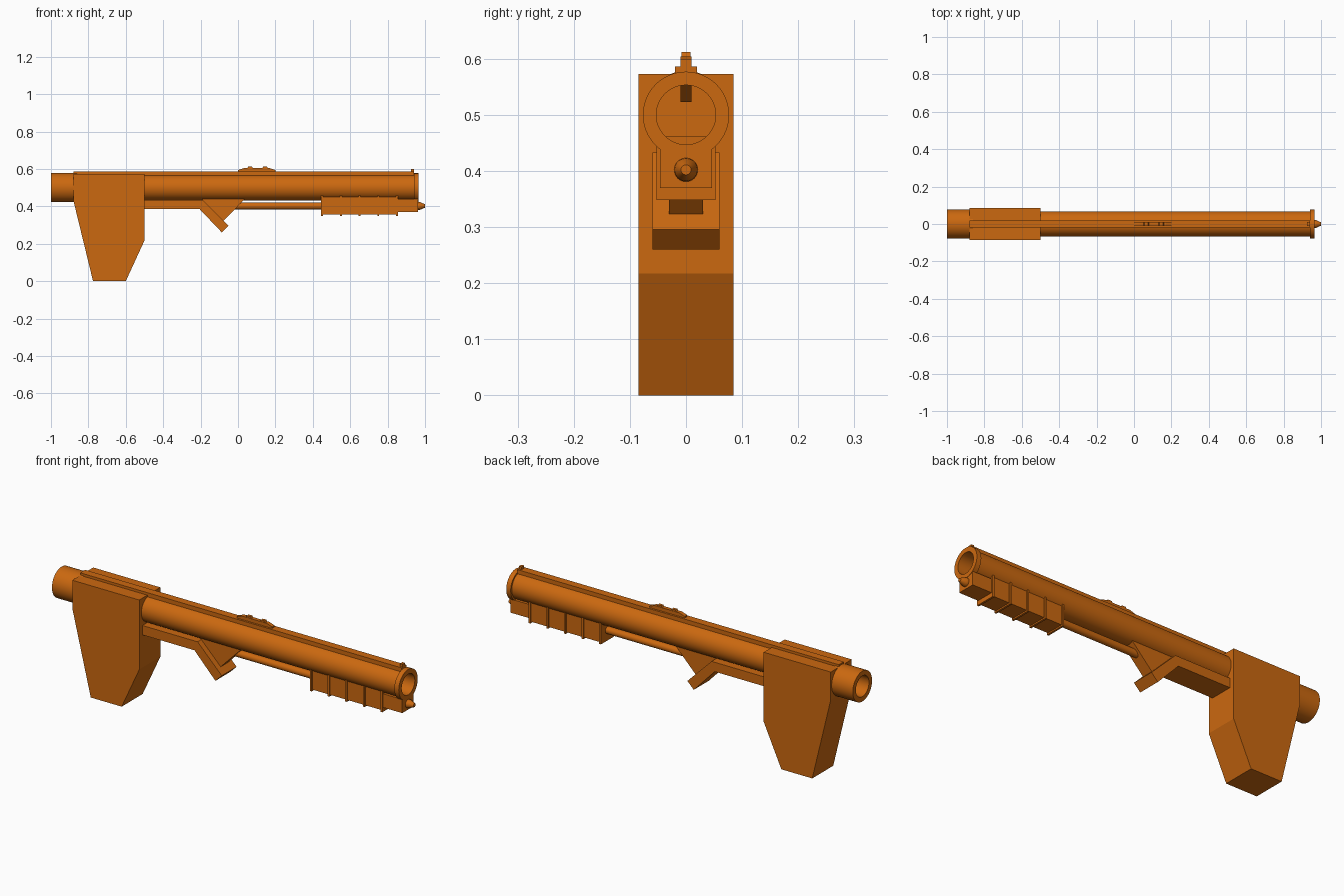
import bpy, bmesh, math

if "Cube" in bpy.data.objects:
    bpy.data.objects.remove(bpy.data.objects["Cube"])

mat = bpy.data.materials.new("orange_paint")
mat.diffuse_color = (0.6, 0.14, 0.005, 1)
mat.use_nodes = True
mat.node_tree.nodes["Principled BSDF"].inputs["Base Color"].default_value = mat.diffuse_color


def finish(name, bm, smooth=False):
    bmesh.ops.recalc_face_normals(bm, faces=bm.faces)
    me = bpy.data.meshes.new(name)
    bm.to_mesh(me)
    bm.free()
    ob = bpy.data.objects.new(name, me)
    bpy.context.collection.objects.link(ob)
    me.materials.append(mat)
    if smooth:
        bpy.ops.object.select_all(action='DESELECT')
        ob.select_set(True)
        bpy.context.view_layer.objects.active = ob
        bpy.ops.object.shade_smooth_by_angle(angle=math.radians(30))
    return ob


def plate(name, pts, half):
    """Side profile (x, z) extruded evenly across y."""
    bm = bmesh.new()
    f = bm.faces.new([bm.verts.new((x, -half, z)) for x, z in pts])
    ext = bmesh.ops.extrude_face_region(bm, geom=[f])
    verts = [v for v in ext["geom"] if isinstance(v, bmesh.types.BMVert)]
    bmesh.ops.translate(bm, verts=verts, vec=(0, 2 * half, 0))
    return finish(name, bm)


def block(name, x0, x1, z0, z1, half):
    return plate(name, [(x0, z0), (x1, z0), (x1, z1), (x0, z1)], half)


def lathe(name, pts, z, closed=False, n=48):
    """Profile (x, radius) turned around a lengthwise axis at height z."""
    bm = bmesh.new()
    rings = []
    for x, r in pts:
        rings.append([bm.verts.new((x, r * math.cos(2 * math.pi * i / n),
                                    z + r * math.sin(2 * math.pi * i / n))) for i in range(n)])
    pairs = list(zip(rings, rings[1:]))
    if closed:
        pairs.append((rings[-1], rings[0]))
    else:
        bm.faces.new(rings[0])
        bm.faces.new(rings[-1])
    for a, b in pairs:
        for i in range(n):
            j = (i + 1) % n
            bm.faces.new((a[i], a[j], b[j], b[i]))
    return finish(name, bm, True)


# Barrel: one turned profile with rear sleeve, muzzle ring and blind bores
lathe("barrel", [(-0.9, 0.053), (-1, 0.053), (-1, 0.078), (-0.86, 0.078), (-0.86, 0.068),
                 (0.94, 0.068), (0.94, 0.077), (0.965, 0.077), (0.965, 0.053), (-0.84, 0.053)], 0.5)

# Shoulder stock
plate("stock", [(-0.88, 0.573), (-0.5, 0.573), (-0.5, 0.217), (-0.6, 0),
                (-0.775, 0), (-0.875, 0.41), (-0.88, 0.43)], 0.085)

# Receiver with angled foot, and the wedge in front of it
plate("receiver", [(-0.5, 0.433), (-0.187, 0.433), (-0.05, 0.296), (-0.086, 0.26),
                   (-0.205, 0.385), (-0.5, 0.385)], 0.06)
plate("trigger_wedge", [(-0.21, 0.455), (-0.078, 0.322), (0.052, 0.455)], 0.03)

# Top rail and sights
block("top_rail", -0.88, 0.94, 0.56, 0.586, 0.02)
block("front_sight", 0.925, 0.94, 0.58, 0.6, 0.01)
plate("rear_sight", [(0, 0.56), (0, 0.594), (0.03, 0.604), (0.17, 0.604), (0.2, 0.594),
                     (0.2, 0.56), (0.15, 0.523), (0.05, 0.523)], 0.01)
for i, x in enumerate((0.065, 0.145)):
    plate(f"sight_bump_{i + 1}", [(x - 0.018, 0.6), (x - 0.01, 0.612),
                                  (x + 0.01, 0.612), (x + 0.018, 0.6)], 0.008)

# Rod under the barrel with tapered tip
lathe("slide_rod", [(-0.05, 0.018), (0.93, 0.018), (0.965, 0.021), (0.975, 0.02), (1, 0.009)], 0.402, n=32)

# Ribbed fore grip and end block
block("fore_grip", 0.45, 0.85, 0.355, 0.455, 0.047)
for i in range(5):
    x = 0.45 + 0.1 * i
    block(f"grip_rib_{i + 1}", x - 0.005, x + 0.005, 0.348, 0.461, 0.053)
block("end_block", 0.85, 0.963, 0.37, 0.44, 0.046)
